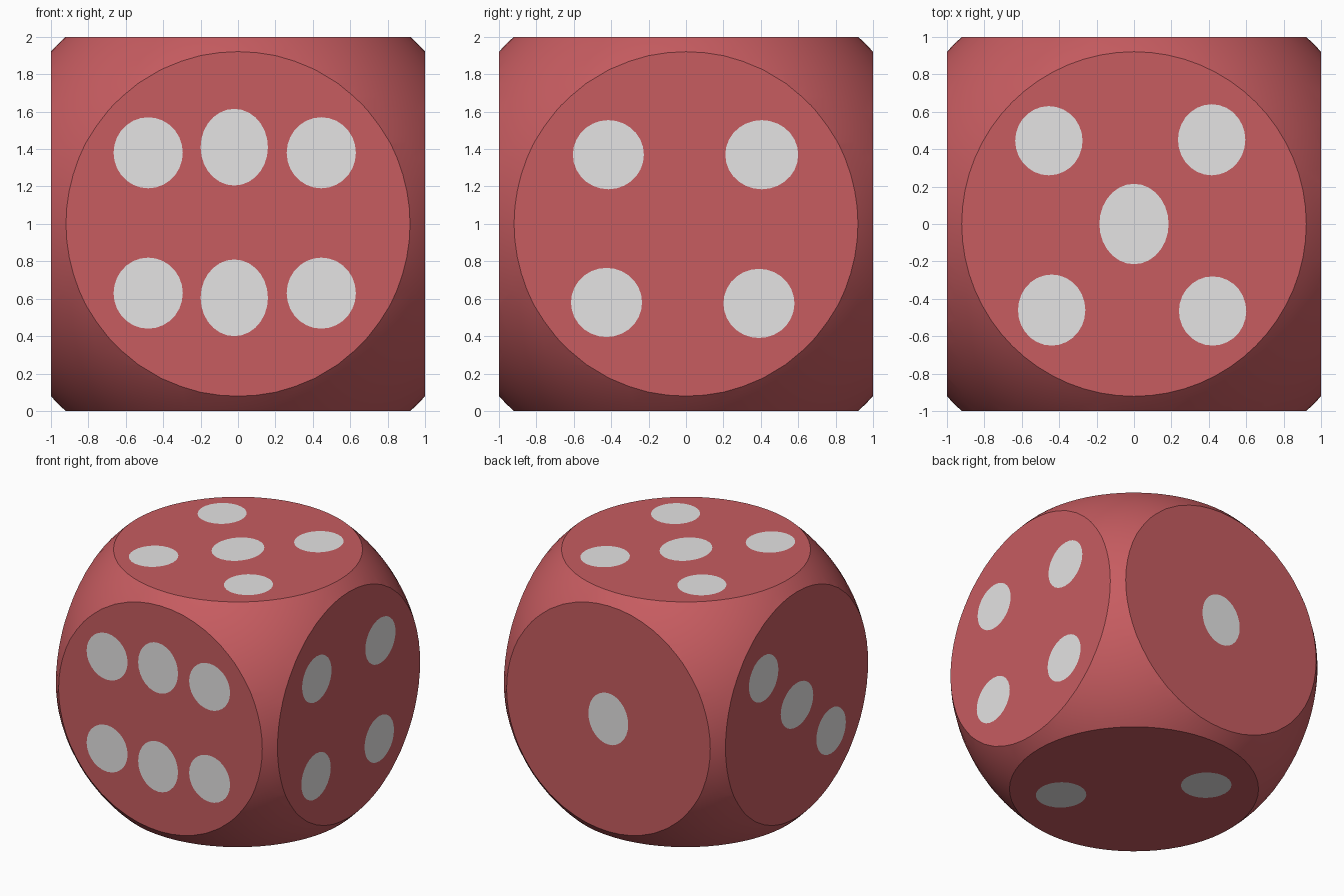
import bpy, bmesh
from mathutils import Matrix, Vector

if "Cube" in bpy.data.objects:
    bpy.data.objects.remove(bpy.data.objects["Cube"])

RADIUS = 1.36          # sphere that rounds the cube's corners
LIFT = 1.002           # pip plates sit just proud of the faces
CENTRE = Vector((0, 0, 1))


def material(name, rgb):
    m = bpy.data.materials.new(name)
    m.diffuse_color = (*rgb, 1)
    m.use_nodes = True
    m.node_tree.nodes["Principled BSDF"].inputs["Base Color"].default_value = m.diffuse_color
    return m


def add_object(name, bm, mat):
    mesh = bpy.data.meshes.new(name)
    bm.to_mesh(mesh)
    bm.free()
    mesh.materials.append(mat)
    obj = bpy.data.objects.new(name, mesh)
    obj.location = CENTRE
    bpy.context.collection.objects.link(obj)
    return obj


red = material("warm red", (0.57, 0.107, 0.118))
white = material("off white", (0.78, 0.77, 0.77))

X, Y, Z = Vector((1, 0, 0)), Vector((0, 1, 0)), Vector((0, 0, 1))

# Each side: right and up directions, then pips as (u, v, radius u, radius v)
SIDES = {
    "front": (X, Z, [(-.48, .38, .185, .19), (-.02, .41, .18, .205), (.445, .38, .185, .19),
                     (-.48, -.37, .185, .19), (-.02, -.395, .18, .205), (.445, -.37, .185, .19)]),
    "right": (Y, Z, [(-.415, .37, .19, .185), (.405, .37, .195, .185),
                     (-.425, -.42, .19, .185), (.39, -.425, .19, .185)]),
    "top": (X, Y, [(-.455, .445, .18, .185), (.415, .45, .18, .19), (0, 0, .185, .215),
                   (-.44, -.46, .18, .19), (.42, -.465, .18, .185)]),
    "back": (-X, Z, [(0, 0, .18, .21)]),
    "left": (-Y, Z, [(-.43, .38, .19, .185), (0, 0, .21, .18), (.44, -.38, .19, .185)]),
    "bottom": (X, -Y, [(.36, .41, .185, .19), (-.37, -.39, .185, .19)]),
}

# Body: a sphere sliced flat and capped on all six sides
bm = bmesh.new()
bmesh.ops.create_uvsphere(bm, u_segments=64, v_segments=48, radius=RADIUS)
for u, v, _ in SIDES.values():
    n = u.cross(v)
    cut = bmesh.ops.bisect_plane(bm, geom=bm.verts[:] + bm.edges[:] + bm.faces[:],
                                 plane_co=n, plane_no=n, clear_outer=True)
    rim = [e for e in cut["geom_cut"] if isinstance(e, bmesh.types.BMEdge)]
    bmesh.ops.edgeloop_fill(bm, edges=rim)
bmesh.ops.recalc_face_normals(bm, faces=bm.faces[:])
body = add_object("die_body", bm, red)
bpy.context.view_layer.objects.active = body
body.select_set(True)
bpy.ops.object.shade_smooth_by_angle(angle=0.5)

# Pips: thin oval plates on every side
for side, (u, v, pips) in SIDES.items():
    n = u.cross(v)
    axes = Matrix((u, v, n)).transposed().to_4x4()
    bm = bmesh.new()
    for a, b, ru, rv in pips:
        place = axes @ Matrix.Translation((a, b, LIFT)) @ Matrix.Diagonal((ru, rv, 1, 1))
        bmesh.ops.create_circle(bm, cap_ends=True, segments=28, radius=1, matrix=place)
    for f in bm.faces:
        f.normal_update()
        if f.normal.dot(n) < 0:
            f.normal_flip()
    add_object(side + "_pips", bm, white)
